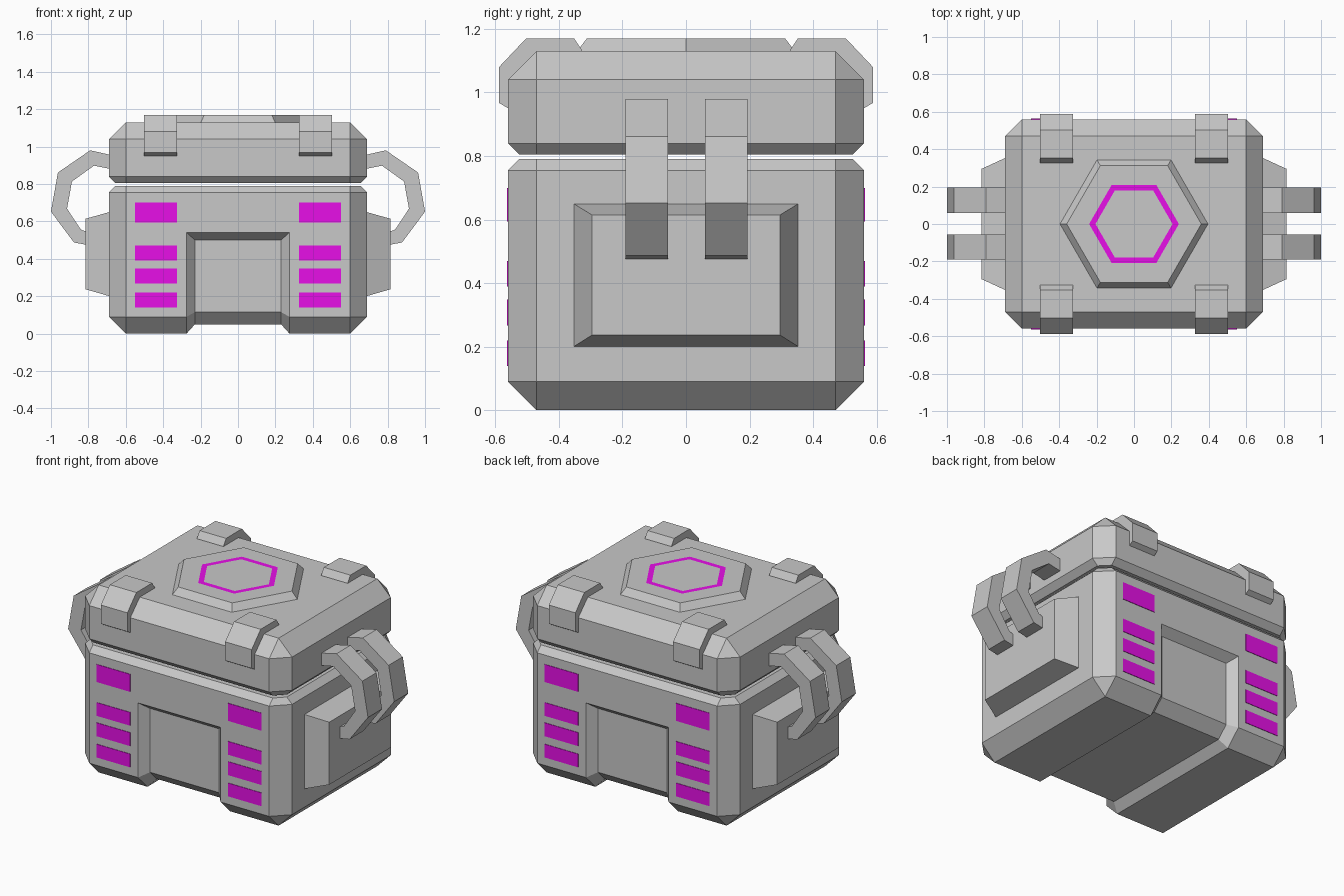
import bpy, bmesh, math
from mathutils import Vector

cube = bpy.data.objects.get("Cube")
if cube:
    bpy.data.objects.remove(cube, do_unlink=True)


def material(name, color):
    mat = bpy.data.materials.new(name)
    mat.use_nodes = True
    mat.diffuse_color = color
    for node in mat.node_tree.nodes:
        if node.type == 'BSDF_PRINCIPLED':
            node.inputs["Base Color"].default_value = color
            node.inputs["Roughness"].default_value = 0.7
    return mat


GRAY = material("gray_metal", (0.58, 0.58, 0.58, 1))
MAGENTA = material("magenta_glow", (0.8, 0.005, 0.8, 1))


def finish(name, bm, *mats):
    """Weld, orient and turn a bmesh into an object."""
    bmesh.ops.remove_doubles(bm, verts=bm.verts[:], dist=0.0005)
    bmesh.ops.recalc_face_normals(bm, faces=bm.faces[:])
    mesh = bpy.data.meshes.new(name)
    bm.to_mesh(mesh)
    bm.free()
    for m in mats:
        mesh.materials.append(m)
    obj = bpy.data.objects.new(name, mesh)
    bpy.context.collection.objects.link(obj)
    return obj


def loft(loops, marked=None):
    """Join rings of points with quads and cap both ends."""
    bm = bmesh.new()
    rings = [[bm.verts.new(p) for p in loop] for loop in loops]
    n = len(rings[0])
    for k, (a, b) in enumerate(zip(rings, rings[1:])):
        for i in range(n):
            j = (i + 1) % n
            f = bm.faces.new((a[i], a[j], b[j], b[i]))
            f.material_index = int(k == marked)
    bm.faces.new(rings[0])
    bm.faces.new(rings[-1])
    return bm


HX, HY, CUT = 0.69, 0.56, 0.09


def octagon(z, inset):
    """Chamfered rectangle whose sides move in while its corners stay."""
    quarter = [(HX - inset, HY - CUT), (HX - CUT, HY - inset)]
    pts = quarter + [(-x, y) for x, y in reversed(quarter)]
    pts += [(-x, -y) for x, y in pts]
    return [(x, y, z) for x, y in pts]


def rectangle(x, y, z0, z1):
    return [(x, -y, z0), (x, y, z0), (x, y, z1), (x, -y, z1)]


def prism(name, profile, place, lo, hi):
    """Extrude a 2D profile between lo and hi; place maps (u, v, w) to 3D."""
    return finish(name, loft([[place(u, v, w) for u, v in profile] for w in (lo, hi)]), GRAY)


# Body: chamfered box with a wide channel down the front, under and up the back
bm = loft([octagon(0, CUT), octagon(0.09, 0), octagon(0.755, 0), octagon(0.79, 0.035)])
bmesh.ops.remove_doubles(bm, verts=bm.verts[:], dist=0.0005)
NOTCH_X, NOTCH_Z = 0.275, 0.54
for co, no in (((NOTCH_X, 0, 0), (1, 0, 0)), ((-NOTCH_X, 0, 0), (1, 0, 0)),
               ((0, 0, NOTCH_Z), (0, 0, 1))):
    bmesh.ops.bisect_plane(bm, geom=bm.verts[:] + bm.edges[:] + bm.faces[:],
                           plane_co=Vector(co), plane_no=Vector(no))
strip = [f for f in bm.faces if abs(f.calc_center_median().x) < NOTCH_X - 0.01
         and f.calc_center_median().z < NOTCH_Z]
bmesh.ops.delete(bm, geom=strip, context='FACES')


def mirrored(half):
    return half + [(-y, z) for y, z in reversed(half)]


outer = mirrored([(-HY, NOTCH_Z), (-HY, 0.09), (-HY + CUT, 0)])
inner = mirrored([(-0.51, 0.5), (-0.51, 0.115), (-0.445, 0.05)])
lines = [[bm.verts.new((x, y, z)) for y, z in path] for x, path in
         ((-NOTCH_X, outer), (-0.23, inner), (0.23, inner), (NOTCH_X, outer))]
for a, b in zip(lines, lines[1:]):
    for i in range(len(a) - 1):
        bm.faces.new((a[i], b[i], b[i + 1], a[i + 1]))
for end in (0, -1):
    bm.faces.new([line[end] for line in lines])
finish("chest_body", bm, GRAY)

# Lid, floating just above the body
finish("lid", loft([octagon(0.805, 0.035), octagon(0.84, 0),
                    octagon(1.04, 0), octagon(1.13, CUT)]), GRAY)


# Hexagonal boss with a coloured ring set in its top
def hexagon(r, z):
    return [(r * math.cos(i * math.pi / 3), r * math.sin(i * math.pi / 3), z) for i in range(6)]


finish("lid_hexagon", loft([hexagon(0.4, 1.125), hexagon(0.36, 1.17), hexagon(0.24, 1.17),
                            hexagon(0.206, 1.17)], marked=2), GRAY, MAGENTA)

# Clips over the front and back lid edges
clip = [(0.56, 0.95), (0.588, 0.967), (0.588, 1.08), (0.503, 1.17), (0.352, 1.17),
        (0.327, 1.132), (0.327, 1.12), (0.46, 1.12), (0.55, 1.03), (0.55, 0.95)]
for end, sy in (("front", -1), ("back", 1)):
    for side, sx in (("left", 1), ("right", -1)):
        prism(f"{end}_{side}_clip", clip, lambda y, z, x: (sx * x, sy * y, z), 0.326, 0.503)

# Side blocks and paired handles
handle = [(0.68, 0.955), (0.79, 0.98), (0.963, 0.861), (1.0, 0.652), (0.877, 0.487),
          (0.8, 0.473), (0.8, 0.542), (0.84, 0.556), (0.914, 0.668), (0.888, 0.813),
          (0.77, 0.898), (0.68, 0.88)]
for side, sx in (("left", 1), ("right", -1)):
    finish(f"{side}_side_block", loft([rectangle(sx * 0.68, 0.357, 0.198, 0.652),
                                       rectangle(sx * 0.815, 0.295, 0.237, 0.614)]), GRAY)
    for end, y in (("front", -0.123), ("back", 0.127)):
        prism(f"{side}_{end}_handle", handle, lambda x, z, w: (sx * x, w, z),
              y - 0.067, y + 0.067)

# Coloured light bars on the front and back
for end, sy in (("front", -1), ("back", 1)):
    bm = bmesh.new()
    for sx in (-1, 1):
        for z0, z1 in ((0.594, 0.7), (0.39, 0.47), (0.267, 0.348), (0.139, 0.219)):
            made = bmesh.ops.create_cube(bm, size=1)["verts"]
            bmesh.ops.scale(bm, vec=(0.224, 0.006, z1 - z0), verts=made)
            bmesh.ops.translate(bm, vec=(sx * 0.438, sy * HY, (z0 + z1) / 2), verts=made)
    finish(f"{end}_light_bars", bm, MAGENTA)
